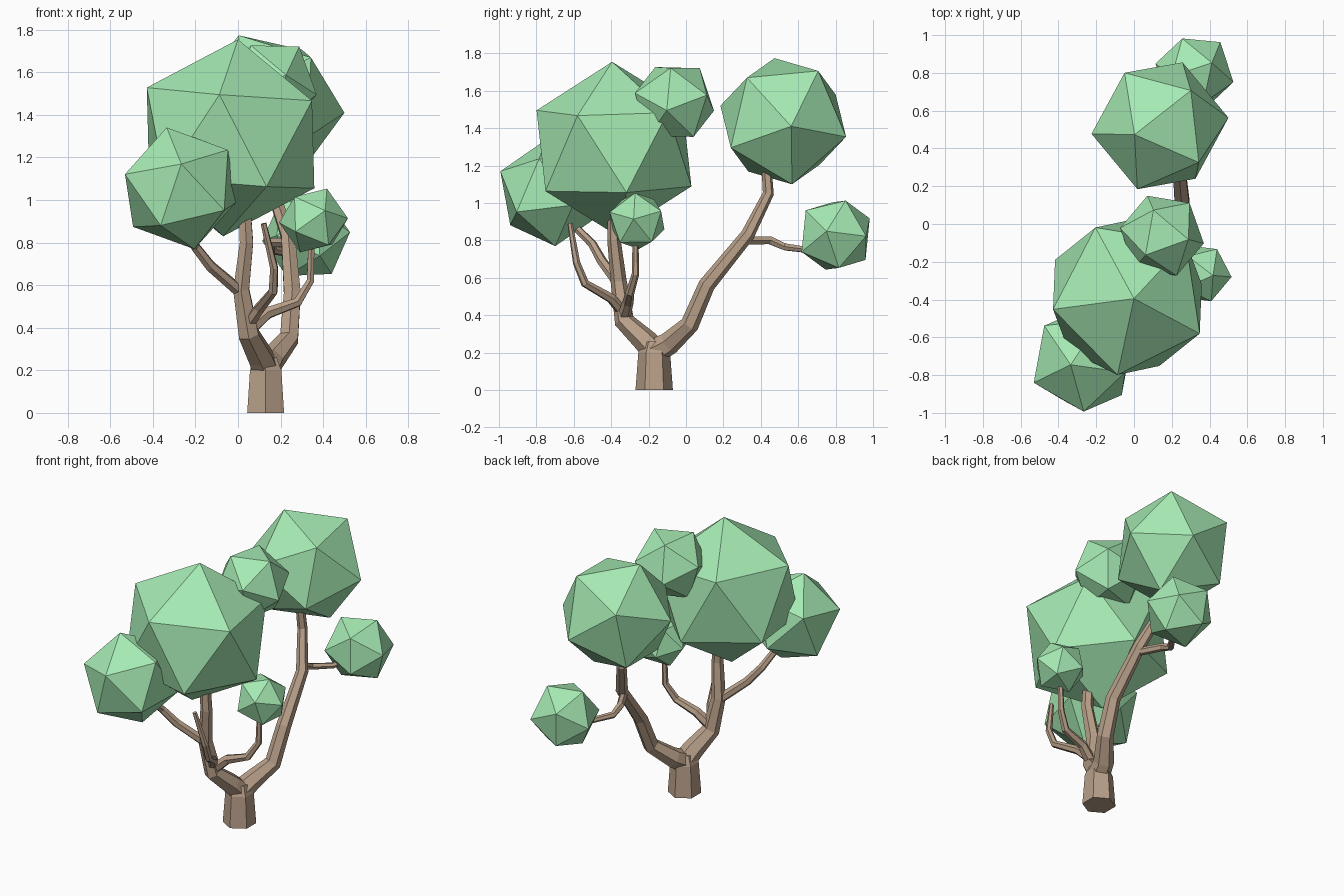
import bpy, bmesh, math
from mathutils import Vector, Matrix

if "Cube" in bpy.data.objects:
    bpy.data.objects.remove(bpy.data.objects["Cube"])


def material(name, rgb):
    m = bpy.data.materials.new(name)
    m.diffuse_color = (*rgb, 1)
    m.use_nodes = True
    m.node_tree.nodes["Principled BSDF"].inputs["Base Color"].default_value = m.diffuse_color
    return m


LEAF = material("leaf_green", (0.38, 0.82, 0.45))
BARK = material("bark_brown", (0.48, 0.35, 0.25))


def finish(name, bm, mat):
    bmesh.ops.recalc_face_normals(bm, faces=bm.faces)
    me = bpy.data.meshes.new(name)
    bm.to_mesh(me)
    bm.free()
    me.materials.append(mat)
    ob = bpy.data.objects.new(name, me)
    bpy.context.collection.objects.link(ob)


def frame(a, b):
    """Orthonormal frame with its first axis on a and second towards b."""
    x = Vector(a).normalized()
    y = (Vector(b) - x * x.dot(Vector(b))).normalized()
    return Matrix((x, y, x.cross(y))).transposed()


def foliage(name, center, radius, d1, d2):
    """Icosahedron with two neighbouring corners turned towards d1 and d2."""
    bm = bmesh.new()
    bmesh.ops.create_icosphere(bm, subdivisions=1, radius=radius)
    v = max(bm.verts, key=lambda p: p.co.z)
    n = v.link_edges[0].other_vert(v)
    rot = frame(d1, d2) @ frame(v.co, n.co).transposed()
    for p in bm.verts:
        p.co = rot @ p.co + Vector(center)
    finish(name, bm, LEAF)


def branch(name, path, sides=6):
    """Faceted tapering tube through (x, y, z, radius) points."""
    pts = [Vector(p[:3]) for p in path]
    bm = bmesh.new()
    rings = []
    prev = Vector((0, 0, 1))
    rot = Matrix.Identity(3)
    for i, p in enumerate(pts):
        a = (p - pts[i - 1]).normalized() if i else Vector((0, 0, 0))
        b = (pts[i + 1] - p).normalized() if i < len(pts) - 1 else Vector((0, 0, 0))
        t = (a + b).normalized()
        rot = prev.rotation_difference(t).to_matrix() @ rot
        prev = t
        ring = []
        for k in range(sides):
            ang = math.pi / 2 + k * math.tau / sides
            off = Vector((math.cos(ang), math.sin(ang), 0)) * path[i][3]
            ring.append(bm.verts.new(p + rot @ off))
        rings.append(ring)
    for r, s in zip(rings, rings[1:]):
        for k in range(sides):
            j = (k + 1) % sides
            bm.faces.new((r[k], r[j], s[j], s[k]))
    bm.faces.new(rings[0][::-1])
    bm.faces.new(rings[-1])
    finish(name, bm, BARK)


# Trunk and the two main limbs
branch("trunk", [(.13, -.17, 0, .10), (.13, -.17, .2, .085), (.13, -.17, .26, .06)])
branch("front_limb", [(.13, -.16, .20, .07), (.105, -.22, .265, .065), (.05, -.33, .37, .054),
                      (.015, -.36, .58, .043), (.04, -.385, .80, .036), (.03, -.385, .98, .032)])
branch("back_limb", [(.13, -.18, .20, .07), (.16, -.09, .25, .062), (.24, .02, .35, .05),
                     (.255, .11, .56, .045), (.235, .33, .83, .037), (.16, .44, 1.05, .03),
                     (.15, .43, 1.2, .027)])

# Thin side branches
branch("back_twig", [(.235, .31, .80, .025), (.16, .45, .80, .024), (.16, .53, .765, .021),
                     (.24, .64, .75, .018), (.30, .75, .78, .016)])
branch("left_twig", [(.01, -.36, .57, .03), (-.13, -.45, .69, .027), (-.20, -.50, .78, .024),
                     (-.25, -.62, .90, .02)])
branch("bare_twig", [(.05, -.34, .42, .03), (.10, -.40, .49, .027), (.165, -.54, .57, .023),
                     (.17, -.585, .68, .02), (.12, -.62, .89, .014)])
branch("right_twig", [(.06, -.33, .40, .035), (.14, -.31, .47, .03), (.28, -.30, .52, .024),
                      (.34, -.27, .62, .02), (.345, -.27, .80, .016)])

# Foliage clumps
foliage("main_foliage", (-.035, -.385, 1.292), .464, (.035, -.01, .463), (-.052, -.41, .2))
foliage("left_foliage", (-.27, -.722, 1.055), .294, (-.065, -.023, .285), (.003, -.271, .117))
foliage("back_foliage", (.1375, .52, 1.437), .366, (-.135, -.047, .338), (.1625, .186, .268))
foliage("top_foliage", (.148, -.062, 1.54), .23, (.139, -.02, .18), (-.086, -.105, .195))
foliage("right_foliage", (.355, -.262, .904), .163, (.161, -.018, .01), (.06, -.01, .155))
foliage("far_back_foliage", (.32, .80, .828), .213, (.095, .055, .19), (.21, -.05, .02))
